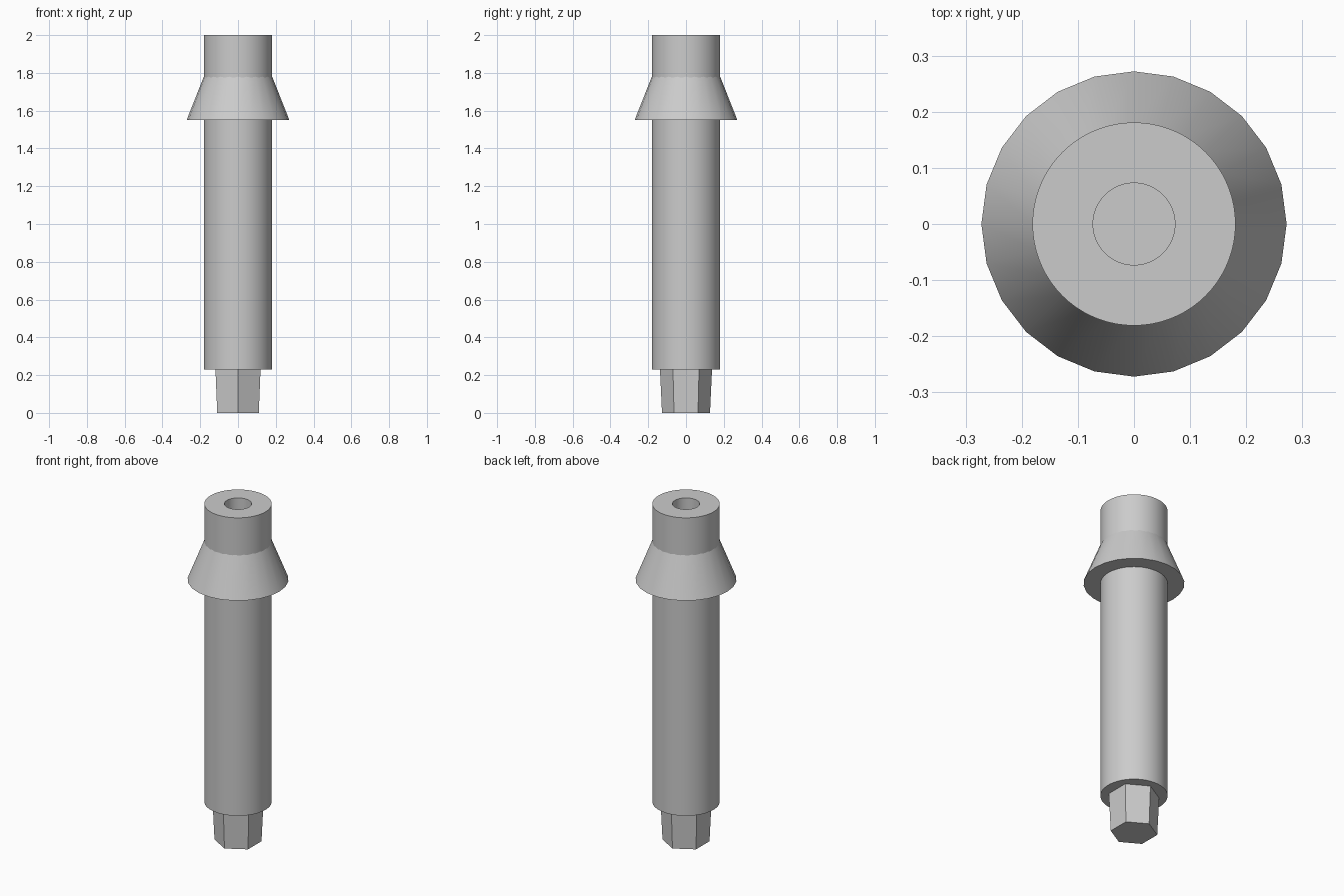
import bpy
import math

if "Cube" in bpy.data.objects:
    bpy.data.objects.remove(bpy.data.objects["Cube"], do_unlink=True)

grey = bpy.data.materials.new("metal grey")
grey.use_nodes = True
colour = (0.6, 0.6, 0.6, 1)
grey.diffuse_color = colour
grey.node_tree.nodes["Principled BSDF"].inputs["Base Color"].default_value = colour


def turned(name, profile, sides, closed=False, start=0.0, smooth=True):
    """Spin a (radius, height) profile about z, listed bottom outside to top."""
    verts, faces = [], []
    for radius, z in profile:
        for i in range(sides):
            a = start + math.tau * i / sides
            verts.append((radius * math.cos(a), radius * math.sin(a), z))
    rows = len(profile)
    for r in range(rows if closed else rows - 1):
        low, high = r * sides, (r + 1) % rows * sides
        for i in range(sides):
            j = (i + 1) % sides
            faces.append((low + i, low + j, high + j, high + i))
    if not closed:
        faces.append(tuple(reversed(range(sides))))
        faces.append(tuple(range((rows - 1) * sides, rows * sides)))
    mesh = bpy.data.meshes.new(name)
    mesh.from_pydata(verts, [], faces)
    mesh.materials.append(grey)
    obj = bpy.data.objects.new(name, mesh)
    bpy.context.collection.objects.link(obj)
    if smooth:
        bpy.ops.object.select_all(action="DESELECT")
        obj.select_set(True)
        bpy.context.view_layer.objects.active = obj
        bpy.ops.object.shade_smooth_by_angle(angle=math.radians(30))
    return obj


# Round shaft with a blind bore in its top
shaft_radius, bore_radius = 0.181, 0.073
turned("shaft", [(shaft_radius, 0.23), (shaft_radius, 2.0),
                 (bore_radius, 2.0), (bore_radius, 1.5)], 72)

# Flared collar around the shaft, with a flat underside
turned("collar", [(0.272, 1.55), (shaft_radius, 1.78),
                  (0.17, 1.78), (0.17, 1.55)], 24, closed=True)

# Slightly tapered hexagonal drive tip
turned("hex_tip", [(0.127, 0), (0.138, 0.235)], 6,
       start=math.pi / 2, smooth=False)
